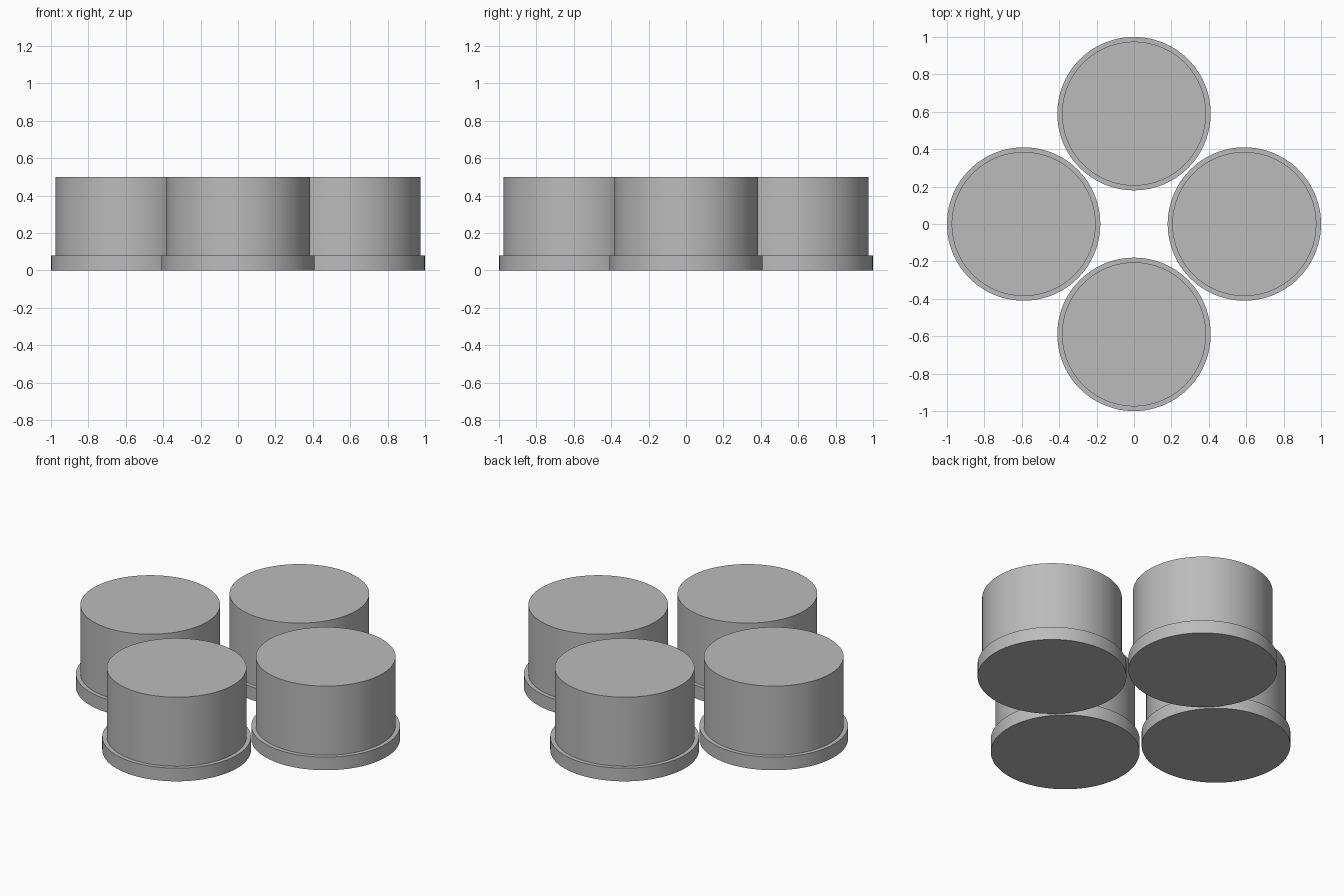
import bpy
import math

cube = bpy.data.objects.get("Cube")
if cube:
    bpy.data.objects.remove(cube, do_unlink=True)

# One plain grey for everything
GREY = (0.5, 0.5, 0.5, 1.0)
grey = bpy.data.materials.new("plain_grey")
grey.use_nodes = True
grey.diffuse_color = GREY
grey.node_tree.nodes["Principled BSDF"].inputs["Base Color"].default_value = GREY

SPACING = 0.59
FLANGE_RADIUS, FLANGE_TOP = 0.41, 0.08
BODY_RADIUS, BODY_TOP = 0.385, 0.5
SEGMENTS = 96


def revolve(name, profile, location):
    """Closed solid of revolution from (radius, height) rings."""
    verts = []
    for radius, height in profile:
        for i in range(SEGMENTS):
            a = math.tau * i / SEGMENTS
            verts.append((radius * math.cos(a), radius * math.sin(a), height))
    faces = [tuple(reversed(range(SEGMENTS)))]
    for ring in range(len(profile) - 1):
        low, high = ring * SEGMENTS, (ring + 1) * SEGMENTS
        for i in range(SEGMENTS):
            j = (i + 1) % SEGMENTS
            faces.append((low + i, low + j, high + j, high + i))
    faces.append(tuple(range(len(verts) - SEGMENTS, len(verts))))
    mesh = bpy.data.meshes.new(name)
    mesh.from_pydata(verts, [], faces)
    mesh.materials.append(grey)
    obj = bpy.data.objects.new(name, mesh)
    obj.location = location
    bpy.context.collection.objects.link(obj)
    bpy.ops.object.select_all(action="DESELECT")
    obj.select_set(True)
    bpy.context.view_layer.objects.active = obj
    bpy.ops.object.shade_smooth_by_angle(angle=math.radians(30))


# Flanged round plugs, one on each side
profile = [(FLANGE_RADIUS, 0), (FLANGE_RADIUS, FLANGE_TOP),
           (BODY_RADIUS, FLANGE_TOP), (BODY_RADIUS, BODY_TOP)]
for side, x, y in (("left", 1, 0), ("back", 0, 1), ("right", -1, 0), ("front", 0, -1)):
    revolve(side + "_flanged_plug", profile, (x * SPACING, y * SPACING, 0))
